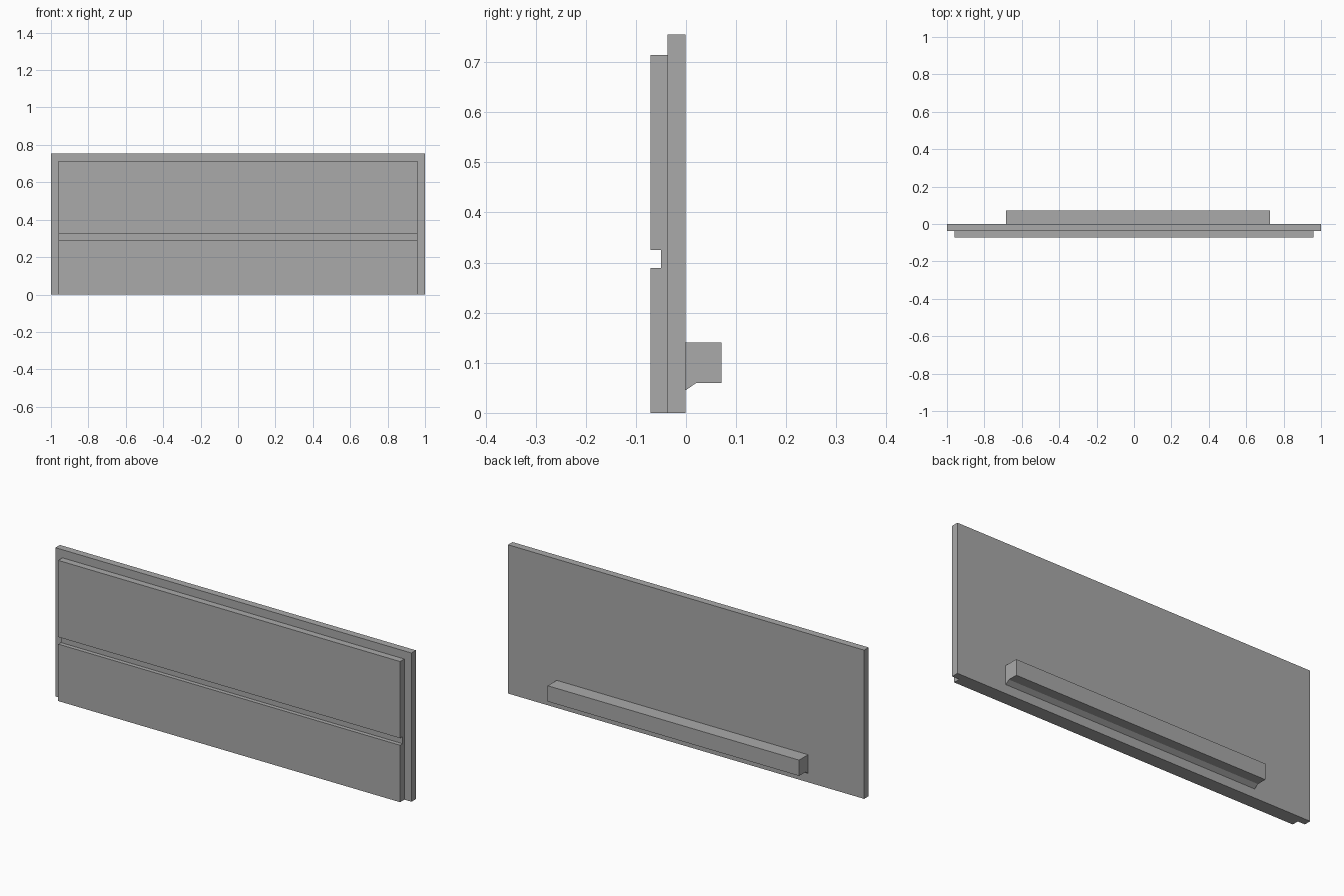
import bpy, bmesh

if "Cube" in bpy.data.objects:
    bpy.data.objects.remove(bpy.data.objects["Cube"])

grey = bpy.data.materials.new("plain grey")
grey.diffuse_color = (0.4, 0.4, 0.4, 1)
grey.use_nodes = True
grey.node_tree.nodes["Principled BSDF"].inputs["Base Color"].default_value = grey.diffuse_color


def extrude_profile(name, profile, x0, x1):
    """Extrude a (y, z) outline along x into a closed solid."""
    bm = bmesh.new()
    face = bm.faces.new([bm.verts.new((x0, y, z)) for y, z in profile])
    out = bmesh.ops.extrude_face_region(bm, geom=[face], use_keep_orig=True)
    moved = [g for g in out["geom"] if isinstance(g, bmesh.types.BMVert)]
    bmesh.ops.translate(bm, verts=moved, vec=(x1 - x0, 0, 0))
    bmesh.ops.recalc_face_normals(bm, faces=bm.faces)
    mesh = bpy.data.meshes.new(name)
    bm.to_mesh(mesh)
    bm.free()
    mesh.materials.append(grey)
    obj = bpy.data.objects.new(name, mesh)
    bpy.context.collection.objects.link(obj)
    return obj


FRONT, MID, BACK = -0.071, -0.037, -0.001

# Full-size board
extrude_profile("back_board",
                [(MID, 0), (BACK, 0), (BACK, 0.755), (MID, 0.755)], -1, 1)

# Inset facing with a horizontal groove
extrude_profile("grooved_front_panel",
                [(FRONT, 0), (MID, 0), (MID, 0.714), (FRONT, 0.714),
                 (FRONT, 0.325), (-0.05, 0.325), (-0.05, 0.289), (FRONT, 0.289)],
                -0.96, 0.96)

# Rail on the back with a sloped underside next to the board
extrude_profile("rear_rail",
                [(BACK, 0.045), (0.021, 0.06), (0.071, 0.06),
                 (0.071, 0.14), (BACK, 0.14)], -0.685, 0.727)
